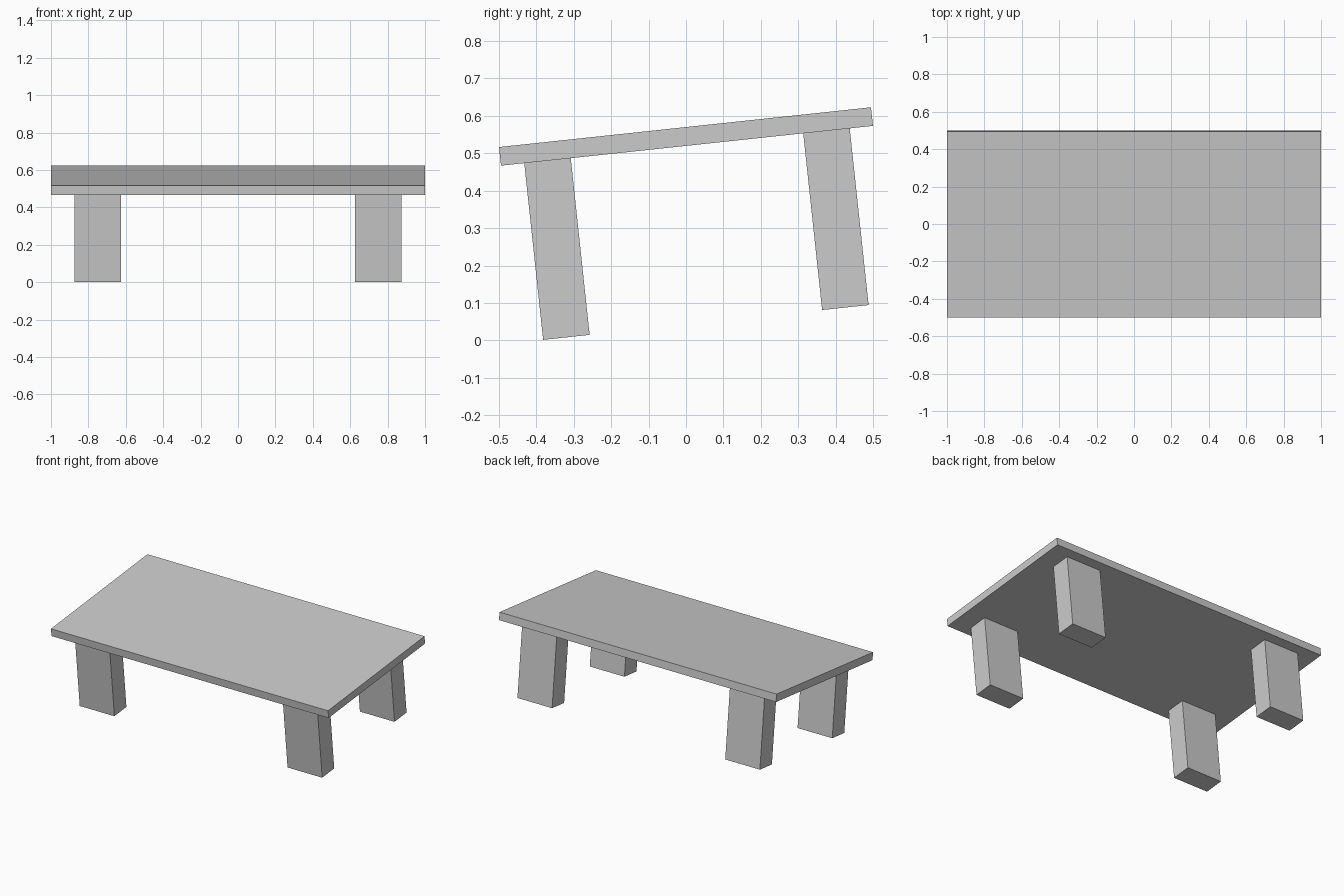
import bpy
from math import radians
from mathutils import Matrix

if "Cube" in bpy.data.objects:
    bpy.data.objects.remove(bpy.data.objects["Cube"], do_unlink=True)

TOP = 0.05         # table top thickness
LEG = 0.475        # leg length
TILT = Matrix.Translation((0, 0, 0.545)) @ Matrix.Rotation(radians(6.1), 4, 'X')

grey = bpy.data.materials.new("light grey")
grey.use_nodes = True
colour = (0.6, 0.6, 0.6, 1)
grey.diffuse_color = colour
grey.node_tree.nodes["Principled BSDF"].inputs["Base Color"].default_value = colour


def box(name, size, centre):
    """Flat-shaded box, placed in the tilted frame of the table."""
    bpy.ops.mesh.primitive_cube_add(size=1)
    ob = bpy.context.object
    ob.name = name
    ob.data.transform(Matrix.Diagonal((*size, 1)))
    ob.matrix_world = TILT @ Matrix.Translation(centre)
    ob.data.materials.append(grey)
    return ob


# Table top
box("table_top", (2, 1, TOP), (0, 0, 0))

# Four legs, square to the tilted top
for side, x in (("left", 0.75), ("right", -0.75)):
    for end, y in (("front", -0.375), ("back", 0.375)):
        box(f"{end}_{side}_leg", (0.25, 0.125, LEG), (x, y, -(TOP + LEG) / 2))
